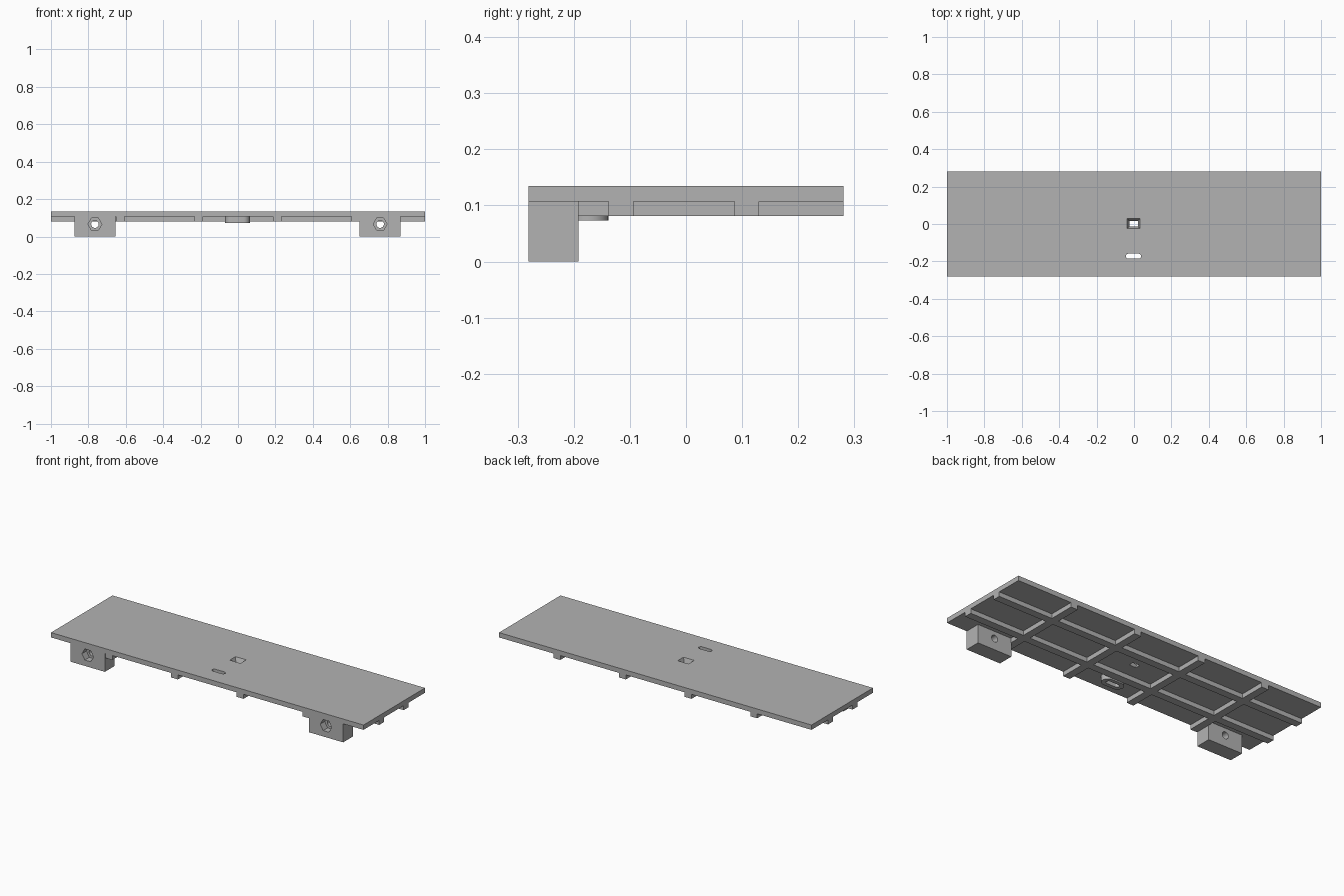
import bpy, bmesh
from math import pi, cos, sin
from mathutils import Matrix, Vector

cube = bpy.data.objects.get("Cube")
if cube:
    bpy.data.objects.remove(cube, do_unlink=True)

grey = bpy.data.materials.new("plain grey")
grey.use_nodes = True
COLOUR = (0.45, 0.45, 0.45, 1)
grey.diffuse_color = COLOUR
grey.node_tree.nodes["Principled BSDF"].inputs["Base Color"].default_value = COLOUR

DECK_TOP, DECK_UNDER, RIB_BOTTOM = 0.135, 0.107, 0.081
HALF_Y, RIB = 0.281, 0.022


def finish(name, bm):
    bmesh.ops.recalc_face_normals(bm, faces=bm.faces)
    mesh = bpy.data.meshes.new(name)
    bm.to_mesh(mesh)
    bm.free()
    mesh.materials.append(grey)
    obj = bpy.data.objects.new(name, mesh)
    bpy.context.collection.objects.link(obj)
    return obj


def add_box(bm, x0, x1, y0, y1, z0, z1):
    size = Matrix.Diagonal((x1 - x0, y1 - y0, z1 - z0, 1))
    centre = Matrix.Translation(((x0 + x1) / 2, (y0 + y1) / 2, (z0 + z1) / 2))
    bmesh.ops.create_cube(bm, size=1, matrix=centre @ size)


def add_loft(bm, low, high):
    """Closed solid between two outlines with the same point count."""
    a = [bm.verts.new(p) for p in low]
    b = [bm.verts.new(p) for p in high]
    bm.faces.new(a[::-1])
    bm.faces.new(b)
    for i in range(len(a)):
        j = (i + 1) % len(a)
        bm.faces.new((a[i], a[j], b[j], b[i]))


def rectangle(cx, cy, hx, hy, z):
    return [Vector((cx + sx * hx, cy + sy * hy, z))
            for sx, sy in ((-1, -1), (1, -1), (1, 1), (-1, 1))]


def stadium(cx, cy, straight, radius, z, steps=12):
    points = []
    for side in (1, -1):
        for i in range(steps + 1):
            a = side * pi / 2 - pi / 2 + pi * i / steps - (pi / 2 if side > 0 else -pi / 2)
            points.append(Vector((cx + side * (straight + radius * cos(a)),
                                  cy + side * radius * sin(a), z)))
    return points


def round_ends(cx, cy, straight, radius, z, steps=12):
    points = []
    for side in (1, -1):
        for i in range(steps + 1):
            a = -pi / 2 + pi * i / steps
            points.append(Vector((cx + side * (straight + radius * cos(a)),
                                  cy + side * radius * sin(a), z)))
    return points


def ring(cx, y, cz, radius, sides):
    return [Vector((cx + radius * cos(2 * pi * i / sides), y,
                    cz + radius * sin(2 * pi * i / sides))) for i in range(sides)]


def cut(obj, *cutters):
    for cutter in cutters:
        mod = obj.modifiers.new("cut", "BOOLEAN")
        mod.operation, mod.solver, mod.object = "DIFFERENCE", "EXACT", cutter
    bpy.context.view_layer.update()
    graph = bpy.context.evaluated_depsgraph_get()
    mesh = bpy.data.meshes.new_from_object(obj.evaluated_get(graph))
    obj.modifiers.clear()
    obj.data = mesh
    for cutter in cutters:
        bpy.data.objects.remove(cutter, do_unlink=True)


# Deck: a slab whose underside is cut into bays, leaving a rib grid
bm = bmesh.new()
add_box(bm, -1, 1, -HALF_Y, HALF_Y, RIB_BOTTOM, DECK_TOP)
deck = finish("ribbed_deck", bm)

cross_ribs = (-0.63, -0.21, 0.21, 0.63)
long_ribs = (-0.116, 0.108)


def spans(ribs, limit):
    starts = [-limit - 0.1] + [r + RIB for r in ribs]
    ends = [r - RIB for r in ribs] + [limit + 0.1]
    return list(zip(starts, ends))


bm = bmesh.new()
for x0, x1 in spans(cross_ribs, 1):
    for y0, y1 in spans(long_ribs, HALF_Y):
        add_box(bm, x0, x1, y0, y1, 0, DECK_UNDER)
bays = finish("bay_cutter", bm)

# Tapered square hole in the middle of the deck
bm = bmesh.new()
add_loft(bm, rectangle(-0.002, 0.001, 0.022, 0.014, DECK_UNDER - 0.001),
         rectangle(-0.002, 0.003, 0.035, 0.027, DECK_TOP + 0.001))
square_hole = finish("square_hole_cutter", bm)

SLOT_X, SLOT_Y = -0.003, -0.172


def slot_cutter():
    bm = bmesh.new()
    add_loft(bm, round_ends(SLOT_X, SLOT_Y, 0.028, 0.013, 0),
             round_ends(SLOT_X, SLOT_Y, 0.028, 0.013, 0.2))
    return finish("slot_cutter", bm)


cut(deck, bays, square_hole, slot_cutter())

# Rounded boss around the slot
bm = bmesh.new()
add_loft(bm, round_ends(SLOT_X, SLOT_Y, 0.032, 0.034, 0.073),
         round_ends(SLOT_X, SLOT_Y, 0.032, 0.034, DECK_UNDER))
boss = finish("slot_boss", bm)
cut(boss, slot_cutter())

# Mounting blocks with a hexagonal nut pocket and a round bolt hole
for side, cx in (("right", -0.765), ("left", 0.76)):
    bm = bmesh.new()
    add_box(bm, cx - 0.11, cx + 0.11, -HALF_Y, -0.192, 0, DECK_UNDER)
    block = finish(side + "_mounting_block", bm)
    cutters = []
    for name, radius, sides, back in (("nut", 0.037, 6, -0.24), ("bolt", 0.02, 24, -0.1)):
        bm = bmesh.new()
        add_loft(bm, ring(cx, -0.4, 0.066, radius, sides), ring(cx, back, 0.066, radius, sides))
        cutters.append(finish(name + "_cutter", bm))
    cut(block, *cutters)

# Smooth the round parts, keeping hard edges
for obj in bpy.context.view_layer.objects:
    obj.select_set(obj.type == "MESH")
bpy.context.view_layer.objects.active = deck
bpy.ops.object.shade_smooth_by_angle(angle=0.5)
